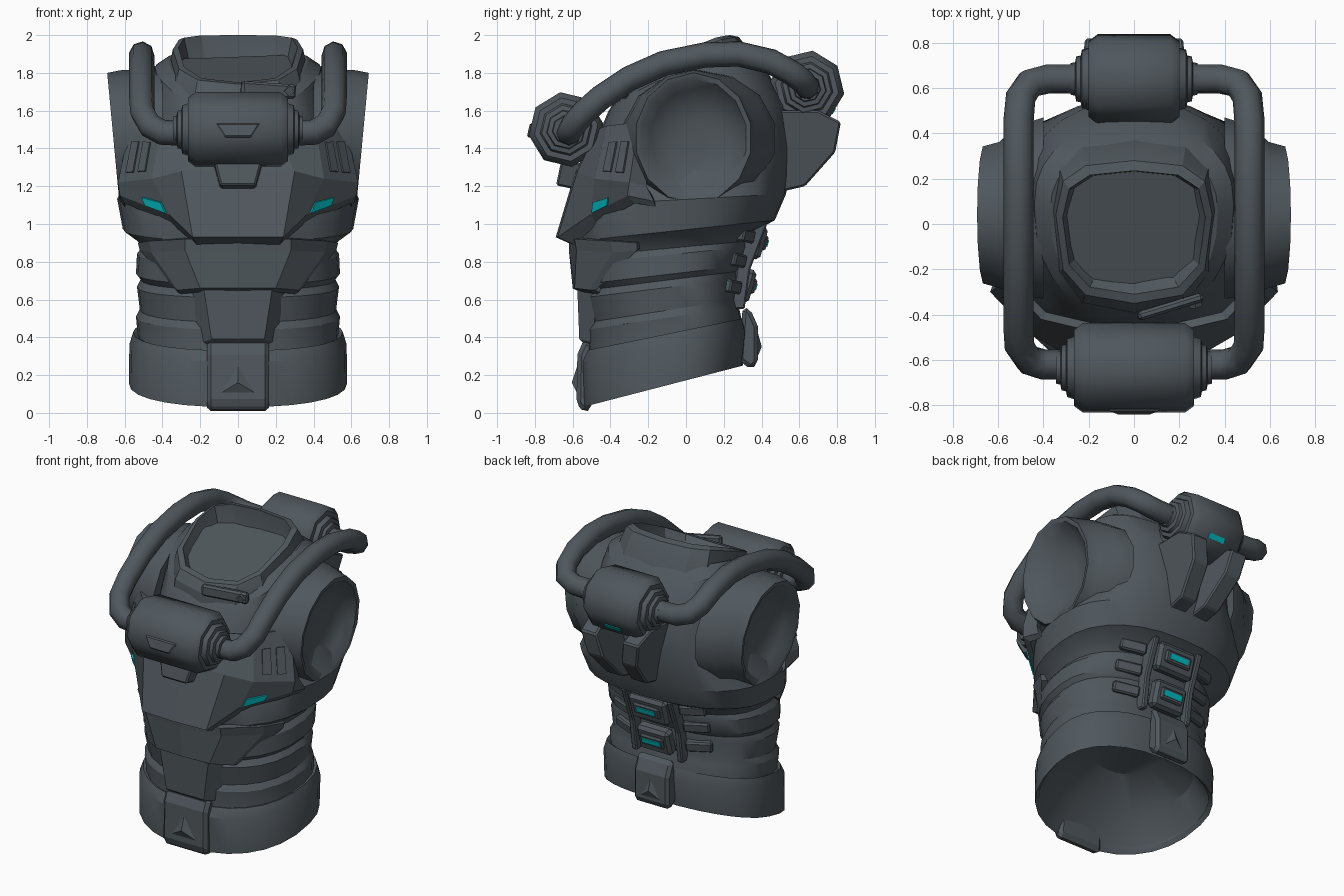
import bpy, bmesh, math
from mathutils import Vector, Matrix

if "Cube" in bpy.data.objects:
    bpy.data.objects.remove(bpy.data.objects["Cube"])


def material(name, rgb):
    m = bpy.data.materials.new(name)
    m.diffuse_color = (*rgb, 1)
    m.use_nodes = True
    m.node_tree.nodes["Principled BSDF"].inputs["Base Color"].default_value = m.diffuse_color
    return m


GREY = material("slate grey", (0.08, 0.097, 0.11))
TEAL = material("glowing teal", (0.0, 0.52, 0.55))


def make(name, verts, faces, mat=GREY, smooth=None, recalc=True, bevel=0):
    me = bpy.data.meshes.new(name)
    bm = bmesh.new()
    vs = [bm.verts.new(v) for v in verts]
    for f in faces:
        bm.faces.new([vs[i] for i in f])
    if recalc:
        bmesh.ops.recalc_face_normals(bm, faces=bm.faces)
    bm.to_mesh(me)
    bm.free()
    me.materials.append(mat)
    if smooth:
        me.shade_smooth()
        me.set_sharp_from_angle(angle=math.radians(smooth))
    ob = bpy.data.objects.new(name, me)
    bpy.context.collection.objects.link(ob)
    if bevel:
        b = ob.modifiers.new("bevel", "BEVEL")
        b.width, b.segments = bevel, 1
    return ob


def loft(name, rings, smooth=35, closed=False):
    """Skin equal-length rings; cap both ends unless closed into a loop."""
    n, m = len(rings[0]), len(rings)
    verts = [p for r in rings for p in r]
    faces = [(i * n + j, i * n + (j + 1) % n, (i + 1) % m * n + (j + 1) % n, (i + 1) % m * n + j)
             for i in range(m if closed else m - 1) for j in range(n)]
    if not closed:
        faces += [tuple(range(n)), tuple(range((m - 1) * n, m * n))]
    return make(name, verts, faces, smooth=smooth)


def ring(yf, zf, yb, zb, w, bump=0, n=28, power=2.3, split=0.58):
    """Tilted cross-section from its front point, back point and half width."""
    pts, yc = [], yf + (yb - yf) * split
    for k in range(n):
        a = 2 * math.pi * k / n
        s, c = math.sin(a), math.cos(a)
        x = w * math.copysign(abs(s) ** (2 / power), s)
        d = math.copysign(abs(c) ** (2 / power), c)
        y = yc + d * ((yc - yf) if d < 0 else (yb - yc))
        z = zf + (zb - zf) * (y - yf) / (yb - yf) + bump * s * s
        pts.append((x, y, z))
    return pts


def mirrored(row):
    return [(-x, y, z) for x, y, z in reversed(row) if x > 0] + row


def shell(name, half_rows, thick=0.04):
    """Faceted armour plate: rows run top to bottom, each given for x >= 0."""
    rows = [mirrored(r) for r in half_rows]
    n = len(rows[0])
    faces = [(r * n + c, (r + 1) * n + c, (r + 1) * n + c + 1, r * n + c + 1)
             for r in range(len(rows) - 1) for c in range(n - 1)]
    ob = make(name, [p for r in rows for p in r], faces, recalc=False)
    s = ob.modifiers.new("thickness", "SOLIDIFY")
    s.thickness = thick
    return ob


def prism(name, yz, x0, x1, bevel=0, lean=0):
    """Side profile extruded along x; lean shifts x with height."""
    z0 = max(z for _, z in yz)
    n = len(yz)
    verts = [(x + lean * (z - z0), y, z) for x in (x0, x1) for y, z in yz]
    faces = [tuple(range(n)), tuple(range(n, 2 * n))]
    faces += [(i, (i + 1) % n, n + (i + 1) % n, n + i) for i in range(n)]
    return make(name, verts, faces, bevel=bevel)


def box(name, loc, size, rot=(0, 0, 0), mat=GREY, bevel=0, taper=1.0):
    m = Matrix.Translation(loc)
    for ax, a in zip("XYZ", rot):
        m = m @ Matrix.Rotation(math.radians(a), 4, ax)
    sx, sy, sz = (v / 2 for v in size)
    vs = [m @ Vector((x * sx * (taper if z < 0 else 1), y * sy, z * sz))
          for z in (-1, 1) for x, y in ((-1, -1), (1, -1), (1, 1), (-1, 1))]
    fs = [(0, 1, 2, 3), (4, 5, 6, 7)] + [(i, (i + 1) % 4, 4 + (i + 1) % 4, 4 + i) for i in range(4)]
    return make(name, vs, fs, mat, bevel=bevel)


def decal(name, corners, u, v, lift, mat, side):
    """Thin plate lying on a four-cornered armour facet."""
    a, b, c, d = (Vector(p) for p in corners)  # top in, top out, low in, low out
    nrm = (c - a).cross(b - a).normalized()
    if nrm.y > 0:
        nrm = -nrm
    base = [(a.lerp(b, s)).lerp(c.lerp(d, s), t)
            for s, t in ((u[0], v[0]), (u[1], v[0]), (u[1], v[1]), (u[0], v[1]))]
    vs = [p + nrm * h for h in (-0.015, lift) for p in base]
    vs = [(p.x * side, p.y, p.z) for p in vs]
    fs = [(0, 1, 2, 3), (4, 5, 6, 7)] + [(i, (i + 1) % 4, 4 + (i + 1) % 4, 4 + i) for i in range(4)]
    make(name, vs, fs, mat)


# Torso: hollow underside, ribbed belly, chest and shoulders
loft("torso", [ring(*r) for r in (
    (-0.25, 0.42, 0.10, 0.48, 0.22), (-0.45, 0.25, 0.22, 0.40, 0.45),
    (-0.54, 0.05, 0.29, 0.26, 0.565), (-0.52, 0.30, 0.30, 0.47, 0.53),
    (-0.53, 0.44, 0.28, 0.56, 0.54), (-0.51, 0.48, 0.27, 0.60, 0.52),
    (-0.54, 0.61, 0.28, 0.71, 0.535), (-0.52, 0.65, 0.28, 0.75, 0.515),
    (-0.55, 0.68, 0.30, 0.78, 0.54), (-0.56, 0.79, 0.33, 0.88, 0.535),
    (-0.54, 0.83, 0.33, 0.91, 0.51), (-0.56, 0.86, 0.38, 0.97, 0.54),
    (-0.57, 0.91, 0.47, 1.02, 0.61), (-0.55, 1.10, 0.53, 1.16, 0.64),
    (-0.53, 1.30, 0.56, 1.40, 0.51), (-0.46, 1.48, 0.54, 1.62, 0.48, 0.08),
    (-0.41, 1.60, 0.44, 1.79, 0.44, 0.12), (-0.36, 1.66, 0.35, 1.87, 0.37, 0.09))], 28)

# Belt
loft("belt", [ring(*r) for r in (
    (-0.53, 0.06, 0.28, 0.27, 0.555), (-0.55, 0.03, 0.30, 0.25, 0.578),
    (-0.56, 0.27, 0.32, 0.43, 0.575), (-0.53, 0.33, 0.30, 0.50, 0.555),
    (-0.48, 0.32, 0.27, 0.48, 0.52))], 28, closed=True)

# Neck collar with a sunken floor
loft("collar", [ring(*r, n=12, power=2.9, split=0.62) for r in (
    (-0.40, 1.58, 0.38, 1.82, 0.38), (-0.39, 1.68, 0.36, 1.88, 0.365, 0.02),
    (-0.35, 1.74, 0.28, 1.99, 0.345, 0.03), (-0.31, 1.75, 0.235, 2.00, 0.315, 0.03),
    (-0.25, 1.70, 0.23, 1.80, 0.27), (-0.22, 1.68, 0.21, 1.74, 0.245))], 25)
box("collar_clasp", (0.16, -0.365, 1.71), (0.30, 0.04, 0.075), (0, 4, 17), bevel=0.012)
box("clasp_bolt", (0.27, -0.352, 1.705), (0.04, 0.03, 0.04), (0, 45, 17))

# Arm sockets: flared rims around a cup
for side, label in ((-1, "left"), (1, "right")):
    rings = []
    for x, ry, rz, yc, tilt in ((0.40, 0.41, 0.36, 0.07, 0), (0.51, 0.385, 0.36, 0.06, 0.02),
                                (0.59, 0.33, 0.36, 0.04, 0.05), (0.66, 0.31, 0.345, 0.04, 0.065),
                                (0.655, 0.285, 0.315, 0.04, 0.065), (0.60, 0.24, 0.26, 0.05, 0.05),
                                (0.56, 0.16, 0.17, 0.05, 0.03), (0.55, 0.07, 0.08, 0.05, 0.01)):
        rings.append([])
        for k in range(14):
            c, s = (f(2 * math.pi * (k + 0.5) / 14) for f in (math.cos, math.sin))
            rings[-1].append((side * (x + tilt * s * 0.5), yc + ry * c, 1.455 + rz * s))
    loft(label + "_arm_socket", rings, 40)

# Front armour plates
chest = [[(0, -0.47, 1.50), (0.20, -0.47, 1.50), (0.41, -0.42, 1.52), (0.57, -0.25, 1.54), (0.53, -0.19, 1.53)],
         [(0, -0.585, 1.28), (0.30, -0.575, 1.28), (0.455, -0.485, 1.24), (0.635, -0.30, 1.22), (0.60, -0.21, 1.20)],
         [(0, -0.69, 0.93), (0.24, -0.68, 0.93), (0.365, -0.505, 1.05), (0.625, -0.31, 1.15), (0.62, -0.17, 1.12)],
         [(0, -0.60, 0.89), (0.22, -0.59, 0.89), (0.35, -0.47, 1.00), (0.60, -0.27, 1.11), (0.60, -0.16, 1.09)]]
shell("chest_plate", chest)
shell("abdomen_plate", [
    [(0, -0.62, 0.92), (0.28, -0.59, 0.92), (0.47, -0.40, 0.91), (0.53, -0.26, 0.90)],
    [(0, -0.62, 0.86), (0.28, -0.58, 0.86), (0.46, -0.385, 0.85), (0.52, -0.26, 0.86)],
    [(0, -0.60, 0.66), (0.20, -0.59, 0.66), (0.32, -0.51, 0.65), (0.33, -0.48, 0.65)],
    [(0, -0.56, 0.64), (0.19, -0.55, 0.64), (0.30, -0.47, 0.63), (0.31, -0.45, 0.63)]])
shell("lower_plate", [
    [(0, -0.575, 0.65), (0.18, -0.575, 0.65), (0.25, -0.49, 0.65)],
    [(0, -0.565, 0.39), (0.14, -0.565, 0.39), (0.20, -0.48, 0.37)],
    [(0, -0.50, 0.33), (0.13, -0.50, 0.33), (0.18, -0.44, 0.33)]])
box("chest_block", (0, -0.61, 1.26), (0.26, 0.13, 0.14), (-12, 0, 0), bevel=0.01, taper=0.72)

# Chest vents and lights
upper = (chest[0][2], chest[0][3], chest[1][2], chest[1][3])
lower = (chest[1][2], chest[1][3], chest[2][2], chest[2][3])
for side in (-1, 1):
    for u in (0.22, 0.58):
        decal("chest_vent", upper, (u, u + 0.22), (0.32, 0.85), 0.01, GREY, side)
    decal("chest_light", lower, (0.05, 0.47), (0.67, 0.98), 0.009, TEAL, side)


def capsule(name, y, z, half, r, rot):
    """Eight-sided canister along x with stepped ends."""
    prof = [(half + 0.08, 0.07), (half + 0.06, 0.075), (half + 0.055, 0.10), (half + 0.035, 0.105),
            (half + 0.03, 0.13), (half, 0.14), (half, r - 0.03), (half - 0.04, r)]
    prof = [(-x, q) for x, q in prof] + prof[::-1]
    ang = [math.radians(rot + 45 * k) for k in range(8)]
    loft(name, [[(x, y + q * math.cos(t), z + q * math.sin(t)) for t in ang] for x, q in prof], 50)


capsule("front_canister", -0.635, 1.50, 0.265, 0.20, 9)
capsule("back_canister", 0.64, 1.72, 0.20, 0.20, -9)
box("canister_latch", (0, -0.822, 1.495), (0.24, 0.025, 0.075), (-13.5, 0, 0), bevel=0.008, taper=0.6)
a = math.radians(-31.5)
box("canister_light", (0, 0.64 + 0.184 * math.cos(a) - 0.015, 1.72 + 0.184 * math.sin(a) - 0.025),
    (0.12, 0.009, 0.035), (-31.5, 0, 0), TEAL)

# Hoses over the shoulders
for side, label in ((-1, "left"), (1, "right")):
    path = [(0.28, -0.62, 1.48), (0.40, -0.62, 1.485), (0.465, -0.60, 1.52), (0.505, -0.54, 1.59),
            (0.51, -0.45, 1.67), (0.51, -0.30, 1.77), (0.51, -0.12, 1.85), (0.51, 0.10, 1.895),
            (0.51, 0.28, 1.90), (0.51, 0.45, 1.86), (0.50, 0.56, 1.80), (0.46, 0.62, 1.755),
            (0.38, 0.64, 1.73), (0.25, 0.64, 1.725)]
    cu = bpy.data.curves.new(label + "_hose", "CURVE")
    cu.dimensions, cu.bevel_depth, cu.bevel_resolution = "3D", 0.067, 2
    sp = cu.splines.new("POLY")
    sp.points.add(len(path) - 1)
    for p, (x, y, z) in zip(sp.points, path):
        p.co = (side * x, y, z, 1)
    sp.use_smooth = True
    cu.materials.append(GREY)
    bpy.context.collection.objects.link(bpy.data.objects.new(label + "_hose", cu))

# Back fins carrying the rear canister, converging downwards
fin = [(0.46, 1.60), (0.70, 1.60), (0.82, 1.54), (0.79, 1.38), (0.63, 1.20), (0.50, 1.17)]
for side in (-1, 1):
    prism("back_fin", fin, side * 0.11, side * 0.23, 0.01, lean=side * 0.20)

# Buckles front and back, each with a raised triangle
prism("front_buckle", [(-0.50, 0.02), (-0.54, 0.00), (-0.58, 0.05), (-0.575, 0.31),
                       (-0.54, 0.39), (-0.49, 0.37)], -0.165, 0.165, 0.03)
prism("back_buckle", [(0.30, 0.56), (0.34, 0.55), (0.38, 0.46), (0.38, 0.26),
                      (0.34, 0.23), (0.28, 0.28)], -0.13, 0.13, 0.03)
for name, y, out, z, w in (("front_triangle", -0.575, -0.03, 0.10, 0.10),
                           ("back_triangle", 0.376, 0.025, 0.29, 0.08)):
    make(name, [(-w, y, z), (w, y, z), (0, y, z + 0.15), (0, y + out, z + 0.06)],
         [(0, 1, 2), (0, 1, 3), (1, 2, 3), (2, 0, 3)])

# Spine blocks with lights, side rails and rib clips
for y, z, w in ((0.325, 0.675, 0.24), (0.385, 0.905, 0.28)):
    box("spine_block", (0, y - 0.01, z), (w, 0.08, 0.18), (-16, 0, 0), bevel=0.02)
    box("spine_frame", (0, y + 0.03, z - 0.005), (w * 0.7, 0.03, 0.08), (-16, 0, 0), bevel=0.01)
    box("spine_light", (0, y + 0.046, z - 0.008), (0.14, 0.009, 0.036), (-16, 0, 0), TEAL)
for side in (-1, 1):
    prism("spine_rail", [(0.24, 0.55), (0.31, 0.55), (0.34, 0.76), (0.43, 1.00), (0.30, 1.02)],
          side * 0.15, side * 0.19, 0.008)
    for y, z in ((0.24, 0.67), (0.265, 0.81), (0.31, 0.94)):
        box("rib_clip", (side * 0.27, y, z), (0.17, 0.06, 0.07), (-12, 0, -side * 20), bevel=0.01)
